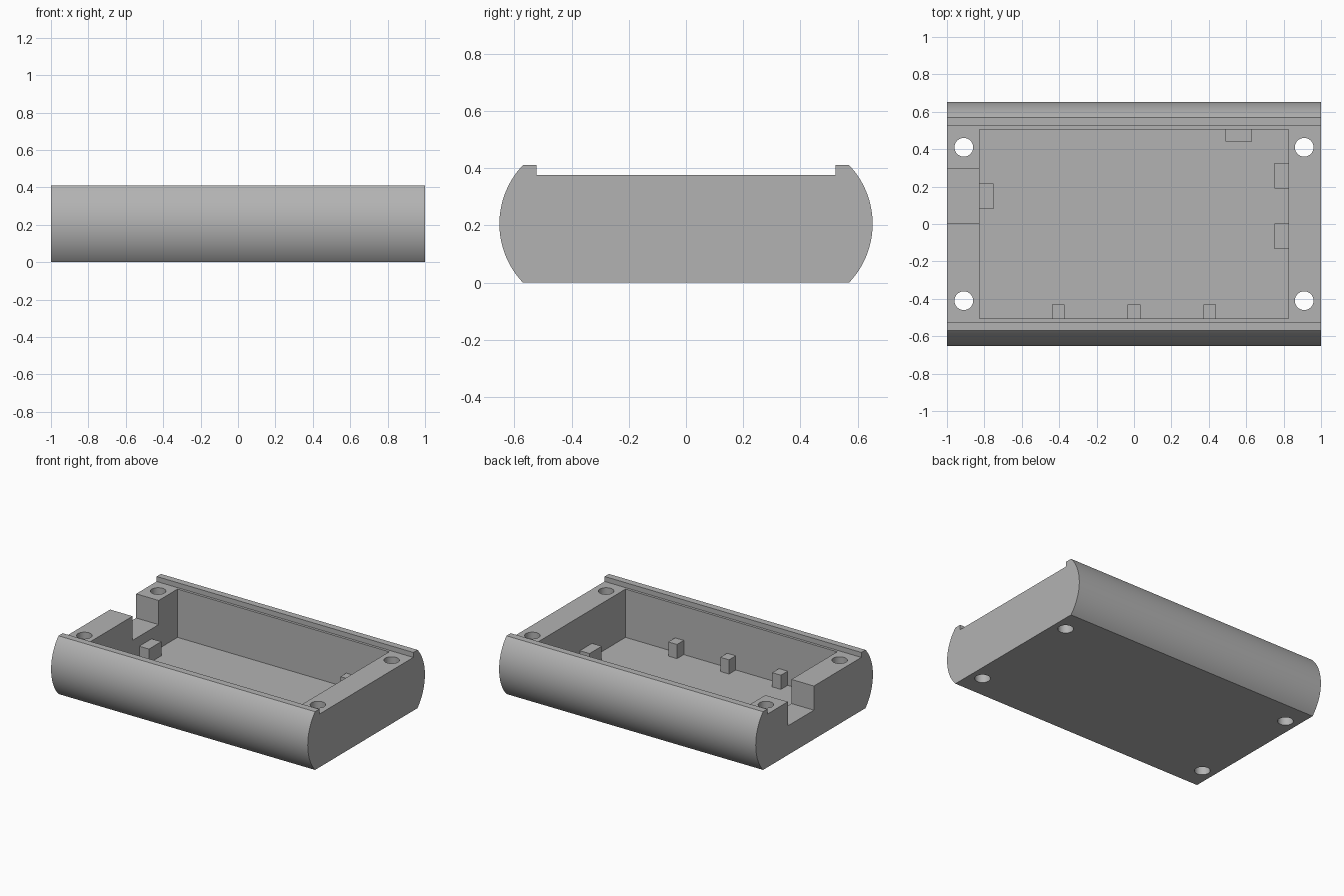
import bpy, bmesh, math
from mathutils import Matrix, Vector

if "Cube" in bpy.data.objects:
    bpy.data.objects.remove(bpy.data.objects["Cube"], do_unlink=True)

HEIGHT, LEDGE, FLOOR = 0.41, 0.375, 0.035
EDGE, SIDE, LIP = 0.57, 0.652, 0.523      # half widths of base, bulge and lip
CAV_X, CAV_Y = 0.825, 0.505

grey = bpy.data.materials.new("light_grey")
grey.use_nodes = True
colour = (0.45, 0.45, 0.45, 1)
grey.diffuse_color = colour
grey.node_tree.nodes["Principled BSDF"].inputs["Base Color"].default_value = colour


def finish(name, bm, cutter=False):
    bmesh.ops.recalc_face_normals(bm, faces=bm.faces)
    mesh = bpy.data.meshes.new(name)
    bm.to_mesh(mesh)
    bm.free()
    mesh.materials.append(grey)
    ob = bpy.data.objects.new(name, mesh)
    bpy.context.collection.objects.link(ob)
    ob.hide_render = cutter
    return ob


def box(name, x, y, z, cutter=False):
    bm = bmesh.new()
    spans = (x, y, z)
    mid = Vector([(a + b) / 2 for a, b in spans])
    size = Matrix.Diagonal([b - a for a, b in spans] + [1])
    bmesh.ops.create_cube(bm, size=1, matrix=Matrix.Translation(mid) @ size)
    return finish(name, bm, cutter)


def cut(target, cutter):
    mod = target.modifiers.new(cutter.name, 'BOOLEAN')
    mod.operation, mod.solver, mod.object = 'DIFFERENCE', 'EXACT', cutter
    bpy.context.view_layer.objects.active = target
    bpy.ops.object.modifier_apply(modifier=mod.name)
    bpy.data.objects.remove(cutter, do_unlink=True)


# Case body: bulged sides with a lip along each, extruded lengthwise
half, sag = HEIGHT / 2, SIDE - EDGE
radius = (half ** 2 + sag ** 2) / (2 * sag)
sweep = math.asin(half / radius)
STEPS = 32
right = []
for i in range(STEPS + 1):
    a = sweep * (2 * i / STEPS - 1)
    right.append((SIDE - radius + radius * math.cos(a), half + radius * math.sin(a)))
right += [(LIP, HEIGHT), (LIP, LEDGE)]
outline = right + [(-y, z) for y, z in reversed(right)]
bm = bmesh.new()
end = bm.faces.new([bm.verts.new((-1, y, z)) for y, z in outline])
ext = bmesh.ops.extrude_face_region(bm, geom=[end], use_keep_orig=True)
bmesh.ops.translate(bm, vec=(2, 0, 0),
                    verts=[v for v in ext["geom"] if isinstance(v, bmesh.types.BMVert)])
body = finish("case_body", bm)

# Inner cavity and the notch in the end wall
cut(body, box("cavity_cutter", (-CAV_X, CAV_X), (-CAV_Y, CAV_Y), (FLOOR, 1), True))
cut(body, box("notch_cutter", (-1.1, -CAV_X + 0.05), (0.005, 0.295), (0.205, 1), True))

# Corner screw holes
for x in (-0.91, 0.91):
    for y in (-0.41, 0.41):
        bm = bmesh.new()
        bmesh.ops.create_cone(bm, cap_ends=True, segments=40, radius1=0.05, radius2=0.05,
                              depth=2, matrix=Matrix.Translation((x, y, 0)))
        cut(body, finish("hole_cutter", bm, True))

bpy.ops.object.select_all(action='DESELECT')
body.select_set(True)
bpy.context.view_layer.objects.active = body
bpy.ops.object.shade_smooth_by_angle(angle=math.radians(30))

# Support pegs standing on the floor against the walls
PEG_Z = (FLOOR, 0.135)
for i, x in enumerate((-0.405, 0, 0.405)):
    box(f"front_peg_{i + 1}", (x - 0.034, x + 0.034), (-CAV_Y, -0.43), PEG_Z)
box("back_peg", (0.49, 0.63), (0.44, CAV_Y), PEG_Z)
box("notch_end_peg", (-CAV_X, -0.75), (0.08, 0.217), PEG_Z)
for i, y in enumerate((-0.065, 0.257)):
    box(f"plain_end_peg_{i + 1}", (0.75, CAV_X), (y - 0.068, y + 0.068), PEG_Z)
